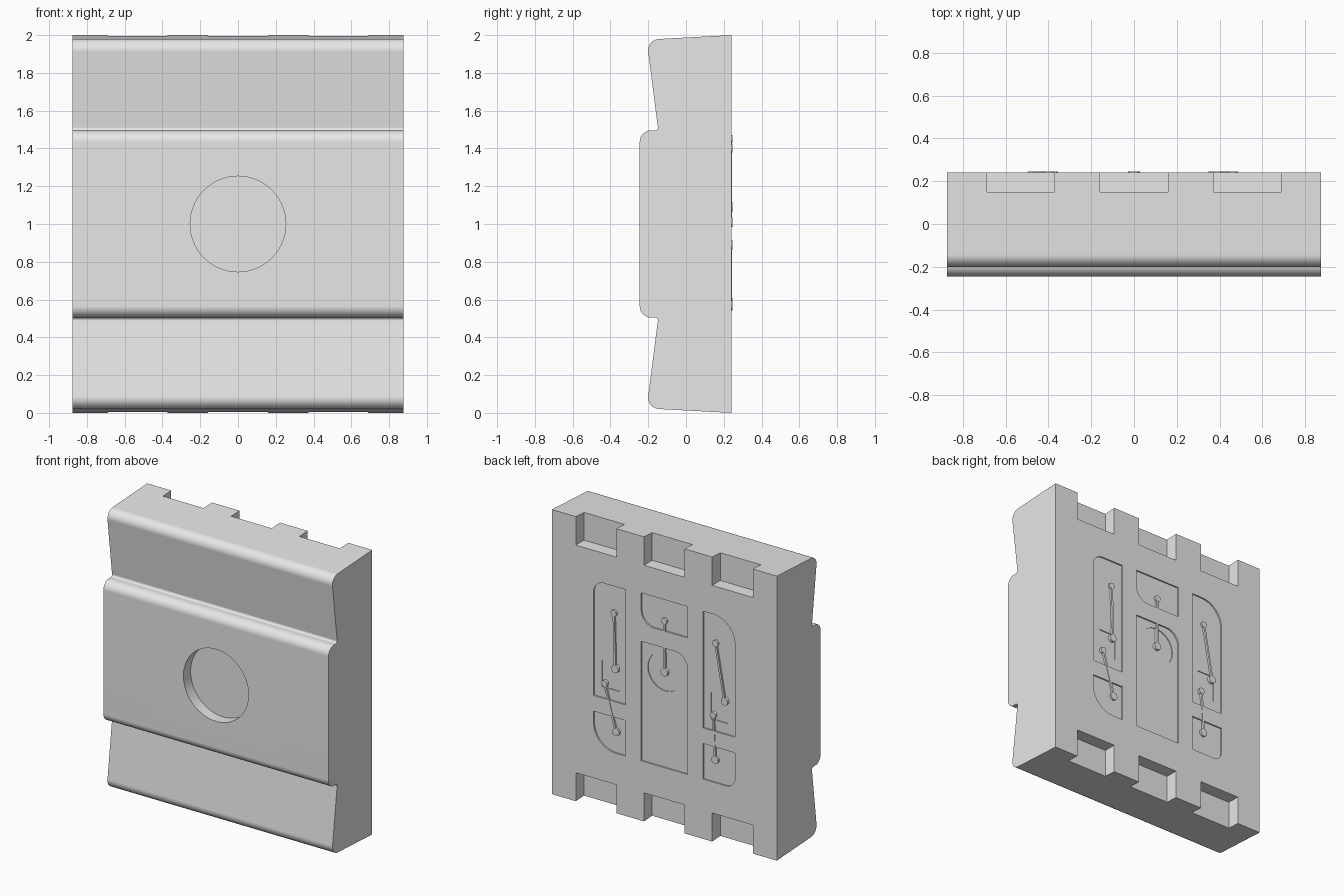
import bpy, bmesh, math
from mathutils import Vector

if "Cube" in bpy.data.objects:
    bpy.data.objects.remove(bpy.data.objects["Cube"])

grey = bpy.data.materials.new("plain_grey")
grey.diffuse_color = (0.8, 0.8, 0.8, 1)
grey.use_nodes = True
grey.node_tree.nodes["Principled BSDF"].inputs["Base Color"].default_value = grey.diffuse_color
BACK = 0.241


def fillet(corners, seg=8):
    """Round 2D corners given as (u, v, radius)."""
    out, n = [], len(corners)
    for i, (u, v, r) in enumerate(corners):
        p = Vector((u, v))
        if r == 0:
            out.append(p)
            continue
        a = (Vector(corners[i - 1][:2]) - p).normalized()
        b = (Vector(corners[(i + 1) % n][:2]) - p).normalized()
        half = a.angle(b) / 2
        centre = p + (a + b).normalized() * (r / math.sin(half))
        start = p + a * (r / math.tan(half)) - centre
        end = p + b * (r / math.tan(half)) - centre
        sweep = start.angle(end)
        for k in range(seg + 1):
            t = k / seg
            out.append(centre + (start * math.sin((1 - t) * sweep)
                                 + end * math.sin(t * sweep)) / math.sin(sweep))
    return out


def disc(x, z, r, n=64):
    return [Vector((x + r * math.cos(2 * math.pi * k / n),
                    z + r * math.sin(2 * math.pi * k / n))) for k in range(n)]


def add_prism(bm, pts, lo, hi, axis="y"):
    """Extrude a 2D outline along y (outline is x,z) or x (outline is y,z)."""
    def place(p, d):
        return (p.x, d, p.y) if axis == "y" else (d, p.x, p.y)
    a = [bm.verts.new(place(p, lo)) for p in pts]
    b = [bm.verts.new(place(p, hi)) for p in pts]
    faces = [bm.faces.new(a), bm.faces.new(b[::-1])]
    for i in range(len(a)):
        j = (i + 1) % len(a)
        faces.append(bm.faces.new((a[i], b[i], b[j], a[j])))
    bmesh.ops.recalc_face_normals(bm, faces=faces)


def make(name, prisms):
    bm = bmesh.new()
    for args in prisms:
        add_prism(bm, *args)
    me = bpy.data.meshes.new(name)
    bm.to_mesh(me)
    bm.free()
    ob = bpy.data.objects.new(name, me)
    bpy.context.collection.objects.link(ob)
    return ob


def rect(x0, x1, z0, z1, r=(0, 0, 0, 0)):
    """Rectangle; radii run from low-x low-z, counter-clockwise."""
    return fillet([(x0, z0, r[0]), (x1, z0, r[1]), (x1, z1, r[2]), (x0, z1, r[3])])


# Block: side profile mirrored about mid height, extruded across the width
upper = [(BACK, 2.0, 0), (-0.208, 1.976, 0.06), (-0.147, 1.495, 0.015), (-0.245, 1.495, 0.06)]
profile = upper + [(y, 2 - z, r) for y, z, r in reversed(upper)]
block = make("block", [(fillet(profile), -0.875, 0.875, "x")])

# Notches along the top and bottom of the back
notches = [(rect(x - 0.158, x + 0.158, z0, z1), 0.15, 0.4)
           for x in (-0.53, 0, 0.53) for z0, z1 in ((-0.2, 0.2), (1.8, 2.2))]

# Shallow back panels, some with one rounded corner
panels = [(rect(-0.18, 0.18, 1.38, 1.60, (0, 0.1, 0, 0)), BACK - 0.01, 0.4),
          (rect(-0.18, 0.18, 0.42, 1.26, (0, 0, 0, 0.1)), BACK - 0.01, 0.4),
          (rect(0.30, 0.55, 0.78, 1.59, (0, 0, 0.08, 0)), BACK - 0.01, 0.4),
          (rect(0.30, 0.55, 0.42, 0.67, (0, 0.17, 0, 0)), BACK - 0.01, 0.4),
          (rect(-0.55, -0.30, 0.78, 1.60, (0, 0, 0, 0.17)), BACK - 0.01, 0.4),
          (rect(-0.55, -0.30, 0.42, 0.67, (0.07, 0, 0, 0)), BACK - 0.01, 0.4)]

# Deeper pockets inside the panels
pockets = [(disc(0, 1.09, 0.135), BACK - 0.016, 0.4),
           (rect(0.355, 0.49, 0.855, 1.04), BACK - 0.016, 0.4),
           (rect(-0.49, -0.355, 0.855, 1.04), BACK - 0.016, 0.4)]

# Round recess in the front
recess = [(disc(0, 1.0, 0.253, 96), -0.5, -0.165)]

cutters = [make(n + "_cutter", p) for n, p in
           (("notch", notches), ("panel", panels), ("pocket", pockets), ("recess", recess))]
for c in cutters:
    c.hide_render = True
    m = block.modifiers.new(c.name, "BOOLEAN")
    m.operation, m.solver, m.object = "DIFFERENCE", "EXACT", c
cut = bpy.data.meshes.new_from_object(
    block.evaluated_get(bpy.context.evaluated_depsgraph_get()))
block.modifiers.clear()
block.data = cut
for c in cutters:
    bpy.data.objects.remove(c)

# Raised links on the back: two round ends joined by a thin bar
links = {"middle_link": ((0, 1.45), (0, 1.09)),
         "left_upper_link": ((0.393, 1.40), (0.383, 1.01)),
         "left_lower_link": ((0.465, 0.887), (0.375, 0.57)),
         "right_upper_link": ((-0.398, 1.40), (-0.469, 1.01)),
         "right_lower_link": ((-0.378, 0.89), (-0.395, 0.58))}
parts = [block]
for name, (p, q) in links.items():
    p, q = Vector(p), Vector(q)
    side = (q - p).normalized().orthogonal() * 0.007
    parts.append(make(name, [([p - side, q - side, q + side, p + side], 0.21, 0.2445),
                             (disc(*p, 0.022, 20), 0.21, 0.245),
                             (disc(*q, 0.027, 20), 0.21, 0.245)]))

# Colour and shading
for ob in parts:
    ob.data.materials.clear()
    ob.data.materials.append(grey)
    bpy.ops.object.select_all(action="DESELECT")
    ob.select_set(True)
    bpy.context.view_layer.objects.active = ob
    bpy.ops.object.shade_smooth_by_angle(angle=math.radians(30))
block.modifiers.new("even_shading", "WEIGHTED_NORMAL").keep_sharp = True
